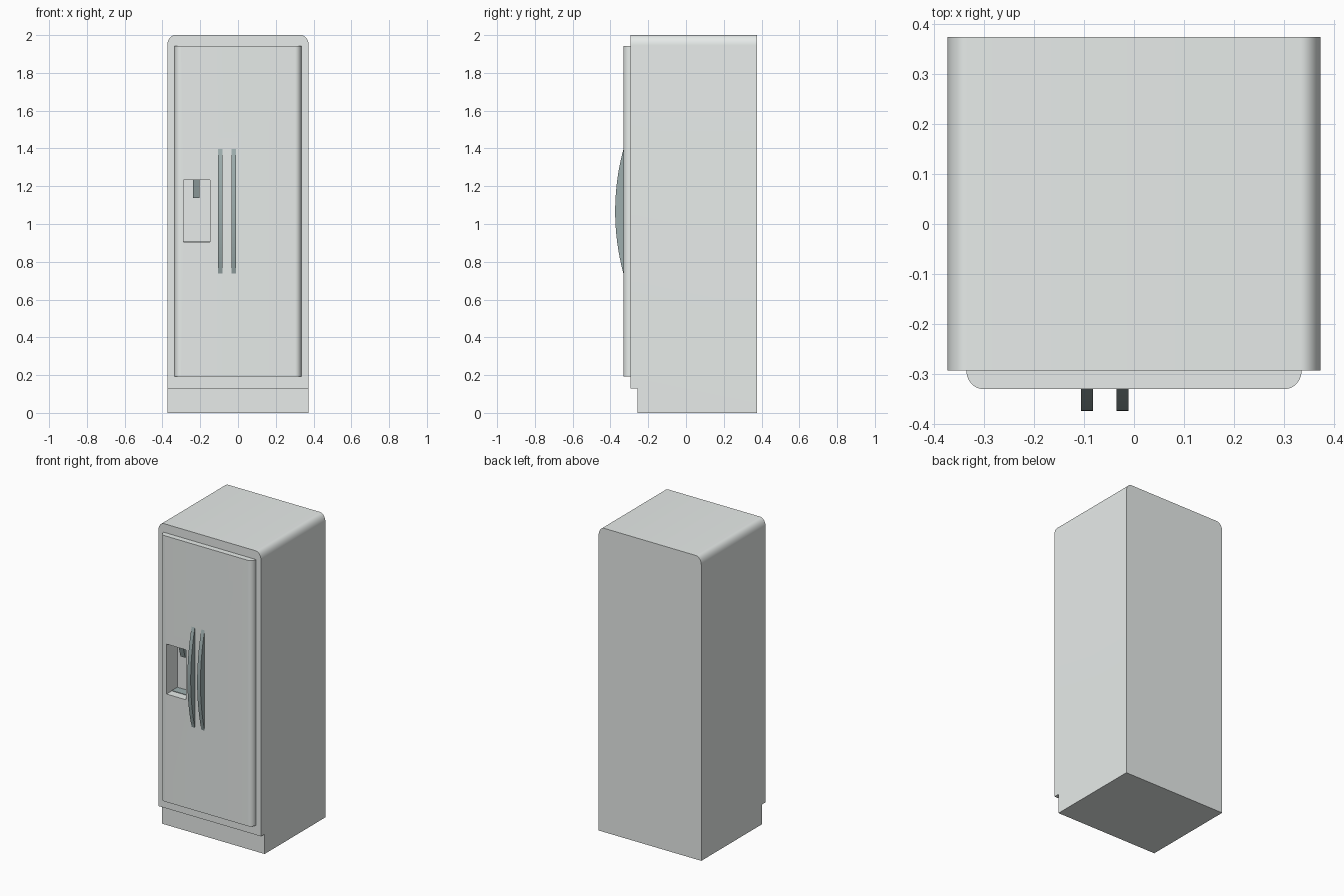
import bpy, bmesh, math
from mathutils import Vector

if "Cube" in bpy.data.objects:
    bpy.data.objects.remove(bpy.data.objects["Cube"])


def material(name, color):
    mat = bpy.data.materials.new(name)
    mat.diffuse_color = color
    mat.use_nodes = True
    mat.node_tree.nodes["Principled BSDF"].inputs["Base Color"].default_value = mat.diffuse_color
    return mat


teal = material("dark_trim", (0.34, 0.42, 0.42, 1))
pale = material("pale_enamel", (0.80, 0.835, 0.82, 1))


def prism(name, profile, direction, mat, smooth=True):
    """Extrude a closed 3D outline along a direction."""
    bm = bmesh.new()
    face = bm.faces.new([bm.verts.new(p) for p in profile])
    ext = bmesh.ops.extrude_face_region(bm, geom=[face], use_keep_orig=True)
    moved = [g for g in ext["geom"] if isinstance(g, bmesh.types.BMVert)]
    bmesh.ops.translate(bm, verts=moved, vec=Vector(direction))
    bmesh.ops.recalc_face_normals(bm, faces=bm.faces)
    mesh = bpy.data.meshes.new(name)
    bm.to_mesh(mesh)
    bm.free()
    obj = bpy.data.objects.new(name, mesh)
    bpy.context.collection.objects.link(obj)
    mesh.materials.append(mat)
    if smooth:
        activate(obj)
        bpy.ops.object.shade_smooth_by_angle(angle=math.radians(30))
    return obj


def activate(obj):
    bpy.ops.object.select_all(action='DESELECT')
    obj.select_set(True)
    bpy.context.view_layer.objects.active = obj


def box(name, x0, x1, y0, y1, z0, z1, mat=pale):
    outline = [(x0, y0, z0), (x1, y0, z0), (x1, y1, z0), (x0, y1, z0)]
    return prism(name, outline, (0, 0, z1 - z0), mat, False)


def cut(obj, cutter):
    """Subtract the cutter, then discard it."""
    cutter.hide_render = True
    mod = obj.modifiers.new("cut", 'BOOLEAN')
    mod.operation, mod.solver, mod.object = 'DIFFERENCE', 'EXACT', cutter
    activate(obj)
    bpy.ops.object.modifier_apply(modifier=mod.name)
    bpy.data.objects.remove(cutter)


def rounded(half, base, end, rx, ry, n=10):
    """2D outline with square corners at base and elliptical ones at end."""
    s = 1 if end > base else -1
    arc = [(half - rx + rx * math.cos(a), end - s * ry + s * ry * math.sin(a))
           for a in (math.pi / 2 * i / n for i in range(n + 1))]
    right = [(half, base)] + arc
    return right + [(-x, v) for x, v in reversed(right)]


BACK, FRONT, DOOR = 0.375, -0.294, -0.331

# Cabinet with rounded top edges and a toe-kick step
body = prism("cabinet", [(x, FRONT, z) for x, z in rounded(0.374, 0, 2, 0.04, 0.055)],
             (0, BACK - FRONT, 0), pale)
cut(body, box("toe_kick_cutter", -0.5, 0.5, -0.5, -0.257, -0.1, 0.13))

# Door panel with rounded vertical edges
door = prism("door", [(x, y, 0.193) for x, y in rounded(0.336, FRONT, DOOR, 0.034, 0.037)],
             (0, 0, 1.75), pale)

# Dispenser recess through the door into the cabinet
for part in (body, door):
    cut(part, box("recess_cutter", -0.289, -0.148, -0.5, -0.219, 0.904, 1.233))

# Drip tray and slanted spout
box("drip_tray", -0.288, -0.149, -0.277, -0.22, 0.903, 0.907, teal)
spout = [(-0.285, 1.233), (-0.258, 1.138), (-0.235, 1.138), (-0.235, 1.233)]
prism("spout", [(-0.238, y, z) for y, z in spout], (0.034, 0, 0), teal, False)

# Bowed handles
half, sag = 0.33, 0.044
radius = (half ** 2 + sag ** 2) / (2 * sag)
limit = math.asin(half / radius)
bow = []
for i in range(25):
    a = -limit + 2 * limit * i / 24
    bow.append((DOOR + radius - sag - radius * math.cos(a), 1.067 + radius * math.sin(a)))
for name, x in (("left_handle", -0.106), ("right_handle", -0.035)):
    prism(name, [(x, y, z) for y, z in bow], (0.024, 0, 0), teal)
